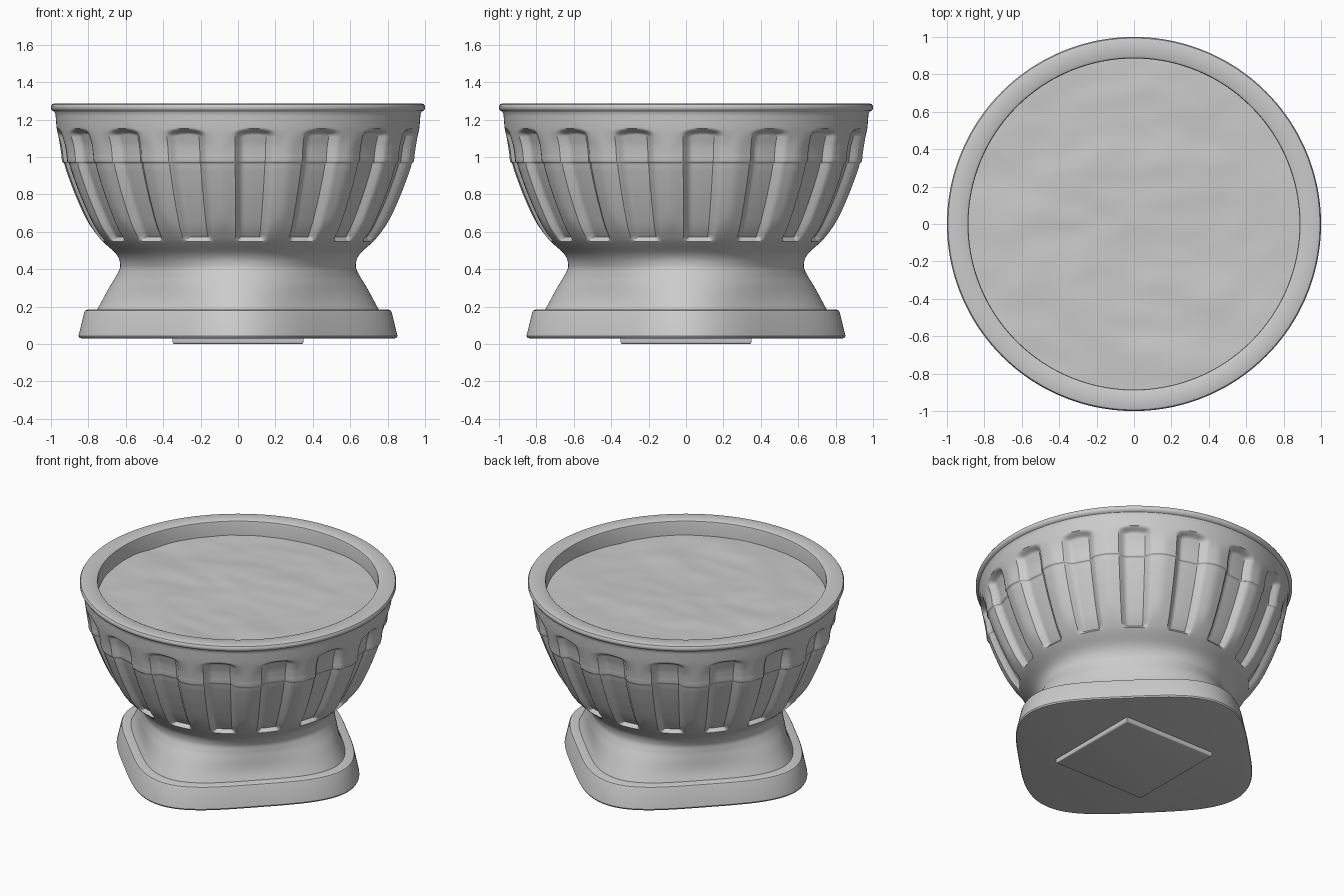
import bpy, bmesh, math
from mathutils import Vector, noise

if "Cube" in bpy.data.objects:
    bpy.data.objects.remove(bpy.data.objects["Cube"])

stone = bpy.data.materials.new("pale_grey_stone")
stone.use_nodes = True
stone.diffuse_color = (0.6, 0.6, 0.6, 1)
stone.node_tree.nodes["Principled BSDF"].inputs["Base Color"].default_value = (0.6, 0.6, 0.6, 1)

FLUTES = 16
SEGS = FLUTES * 24
FLUTE_START = math.radians(-84.6)


def smooth(a, b, x):
    t = min(1, max(0, (x - a) / (b - a)))
    return t * t * (3 - 2 * t)


def finish(name, bm, angle=35):
    bmesh.ops.recalc_face_normals(bm, faces=bm.faces)
    mesh = bpy.data.meshes.new(name)
    bm.to_mesh(mesh)
    bm.free()
    obj = bpy.data.objects.new(name, mesh)
    bpy.context.collection.objects.link(obj)
    mesh.materials.append(stone)
    bpy.ops.object.select_all(action='DESELECT')
    obj.select_set(True)
    bpy.context.view_layer.objects.active = obj
    bpy.ops.object.shade_smooth_by_angle(angle=math.radians(angle))
    return obj


def loft(name, profile, radius, caps=False, angle=35):
    """Sweep a (radius, z) profile round z; radius() shapes each ring."""
    bm = bmesh.new()
    rings = []
    for r, z in profile:
        ring = []
        for i in range(SEGS):
            a = 2 * math.pi * i / SEGS
            q = radius(r, z, a)
            ring.append(bm.verts.new((q * math.cos(a), q * math.sin(a), z)))
        rings.append(ring)
    for low, high in zip(rings, rings[1:]):
        for i in range(SEGS):
            j = (i + 1) % SEGS
            bm.faces.new((low[i], low[j], high[j], high[i]))
    if caps:
        bm.faces.new(rings[0])
        bm.faces.new(rings[-1])
    return finish(name, bm, angle)


def squircle(a, n=3.6):
    """Rounded square with its corners on the x and y axes, corner radius 1."""
    u, v = abs(math.cos(a + math.pi / 4)), abs(math.sin(a + math.pi / 4))
    return (u ** n + v ** n) ** (-1 / n) / 2 ** (0.5 - 1 / n)


def spline(points, steps):
    """Smooth curve through the given profile points."""
    pts = [Vector(p) for p in points]
    pts = [2 * pts[0] - pts[1]] + pts + [2 * pts[-1] - pts[-2]]
    out = []
    for a, b, c, d in zip(pts, pts[1:], pts[2:], pts[3:]):
        for k in range(steps):
            t = k / steps
            out.append(0.5 * (2 * b + (c - a) * t + (2 * a - 5 * b + 4 * c - d) * t ** 2
                              + (3 * b - a - 3 * c + d) * t ** 3))
    return out + [pts[-2]]


# Bowl: recessed flutes above, turning into a rounded square neck below
def bowl_radius(r, z, a):
    if r < 0.9 and z > 1.05:
        return r
    square = smooth(0.52, 0.2, z) if z < 0.52 else 0
    r *= 1 + square * (squircle(a) - 1)
    pitch = 2 * math.pi / FLUTES
    off = abs((a - FLUTE_START + pitch / 2) % pitch - pitch / 2) / pitch
    across = 1 - smooth(0.17, 0.29, off)
    crown = 1.155 - 0.25 * off ** 2
    along = smooth(0.55, 0.57, z) * (1 - smooth(crown - 0.03, crown, z))
    rib = 0.012 * smooth(0.5, 0.25, off) * smooth(0.55, 0.7, z) * (1 - smooth(1.05, 1.15, z))
    return r - 0.04 * across * along - rib


outer = spline([(0.755, 0.18), (0.69, 0.3), (0.648, 0.37), (0.63, 0.42), (0.65, 0.48),
                (0.735, 0.56), (0.81, 0.66), (0.875, 0.8), (0.92, 0.92), (0.934, 0.965),
                (0.944, 0.975), (0.948, 1.0), (0.95, 1.02), (0.962, 1.1), (0.97, 1.16),
                (0.976, 1.23)], 8)
rim = [(0.982, 1.243), (0.994, 1.249), (1.0, 1.26), (1.0, 1.272), (0.994, 1.282), (0.982, 1.286),
       (0.899, 1.286), (0.888, 1.28), (0.885, 1.27), (0.885, 1.14)]
loft("bowl", [tuple(p) for p in outer] + rim, bowl_radius)


# Plinth: rounded square slab with softened edges
loft("plinth", [(0.835, 0.03), (0.848, 0.033), (0.853, 0.042), (0.822, 0.17), (0.816, 0.18),
                (0.805, 0.184), (0.72, 0.184)],
     lambda r, z, a: r * squircle(a), caps=True)

# Soil: gently uneven disc inside the rim
bm = bmesh.new()
RINGS, SPOKES = 32, 96
centre = bm.verts.new((0, 0, 1.18))
previous = None
for k in range(1, RINGS + 1):
    ring = []
    for i in range(SPOKES):
        a = 2 * math.pi * i / SPOKES
        ring.append(bm.verts.new((0.888 * k / RINGS * math.cos(a), 0.888 * k / RINGS * math.sin(a), 1.18)))
    for i in range(SPOKES):
        j = (i + 1) % SPOKES
        if previous:
            bm.faces.new((previous[i], ring[i], ring[j], previous[j]))
        else:
            bm.faces.new((centre, ring[i], ring[j]))
    previous = ring
for v in bm.verts:
    p = Vector((v.co.x * 2.5, v.co.y * 4, 0.3))
    v.co.z += 0.01 * noise.noise(p) + 0.005 * noise.noise(p * 2.3)
finish("soil", bm, 60)

# Foot pad: thin square plate under the plinth
bm = bmesh.new()
bmesh.ops.create_cube(bm, size=1)
for v in bm.verts:
    v.co = Vector((v.co.x * 0.7, v.co.y * 0.7, 0.02 + v.co.z * 0.04))
bmesh.ops.bevel(bm, geom=[e for e in bm.edges if all(v.co.z < 0.01 for v in e.verts)],
                offset=0.012, segments=3, profile=0.5, affect='EDGES')
finish("foot_pad", bm)
